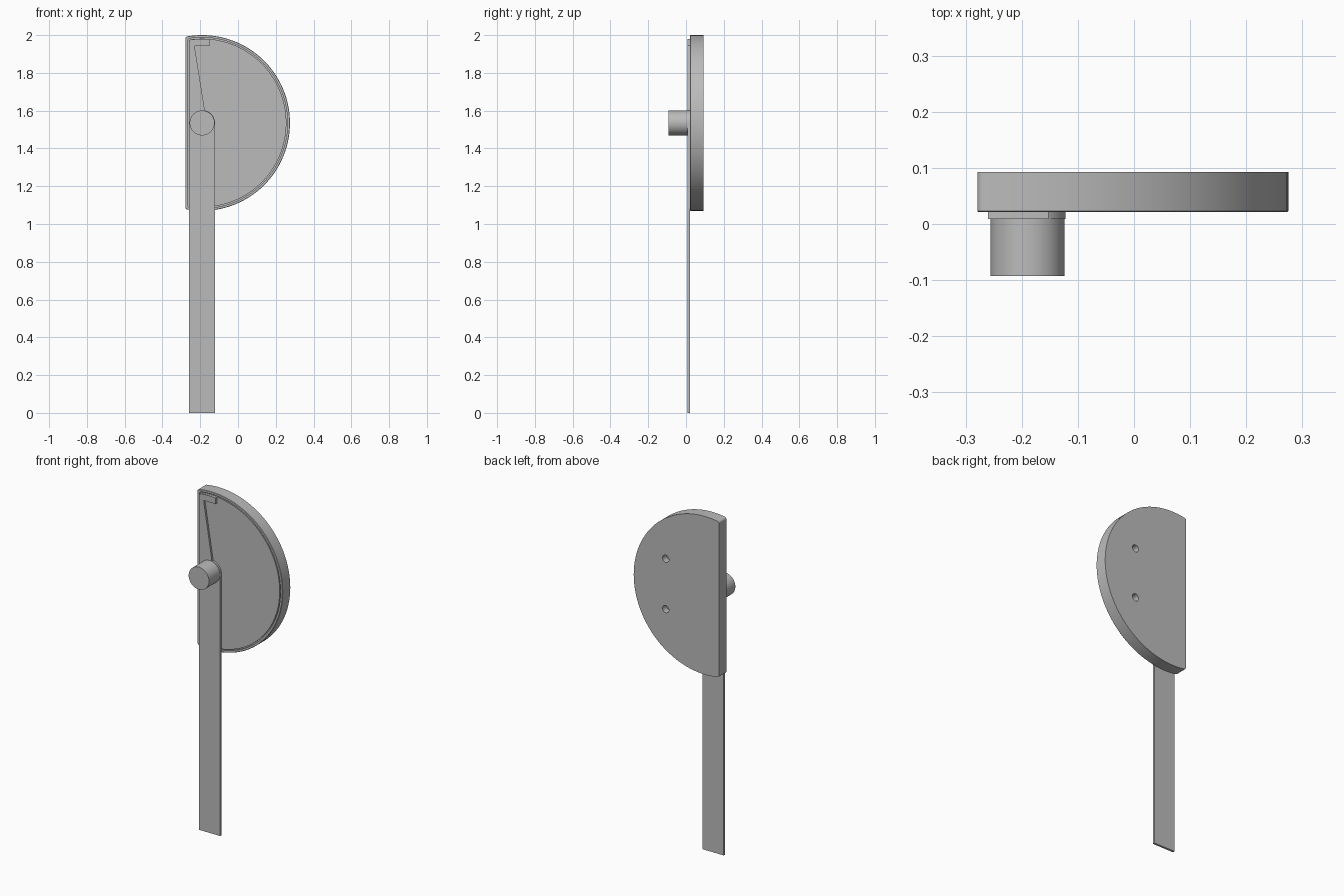
import bpy, bmesh
from math import sin, cos, pi, acos, atan2, sqrt, radians

cube = bpy.data.objects.get("Cube")
if cube:
    bpy.data.objects.remove(cube, do_unlink=True)

CX, CZ, R = -0.19, 1.535, 0.465      # dial centre and radius
LEFT = -0.279                        # flat side of the housing
ARM_L, ARM_R = -0.26, -0.122         # long arm edges

grey = bpy.data.materials.new("plain grey")
grey.use_nodes = True
grey.diffuse_color = (0.5, 0.5, 0.5, 1)
grey.node_tree.nodes["Principled BSDF"].inputs["Base Color"].default_value = (0.5, 0.5, 0.5, 1)


def arc(cx, cz, r, a0, a1, n):
    return [(cx + r * cos(a0 + (a1 - a0) * i / n), cz + r * sin(a0 + (a1 - a0) * i / n))
            for i in range(n + 1)]


def loft(name, loops):
    """Join (outline, y) loops into a closed solid with capped ends."""
    bm = bmesh.new()
    rings = [[bm.verts.new((x, y, z)) for x, z in pts] for pts, y in loops]
    for a, b in zip(rings, rings[1:]):
        for i in range(len(a)):
            j = (i + 1) % len(a)
            bm.faces.new((a[i], a[j], b[j], b[i]))
    bm.faces.new(rings[0])
    bm.faces.new(rings[-1])
    bmesh.ops.recalc_face_normals(bm, faces=bm.faces)
    mesh = bpy.data.meshes.new(name)
    bm.to_mesh(mesh)
    bm.free()
    obj = bpy.data.objects.new(name, mesh)
    bpy.context.collection.objects.link(obj)
    mesh.materials.append(grey)
    return obj


def smooth(obj):
    bpy.ops.object.select_all(action='DESELECT')
    obj.select_set(True)
    bpy.context.view_layer.objects.active = obj
    bpy.ops.object.shade_smooth_by_angle(angle=radians(30))


def dial_outline(inset):
    """Clipped disc with small rounded corners, moved inwards by inset."""
    r, left, c = R - inset, LEFT + inset, 0.012
    fx = left + c
    dz = sqrt((r - c) ** 2 - (fx - CX) ** 2)
    a = atan2(dz, fx - CX)
    return (arc(CX, CZ, r, -a, a, 96) + arc(fx, CZ + dz, c, a, pi, 5)[1:]
            + arc(fx, CZ - dz, c, pi, 2 * pi - a, 5)[:-1])


# Housing: rounded front lip, then a narrow groove around the dial face
BACK, FRONT = 0.0925, 0.021
housing = loft("dial_housing", [(dial_outline(d), y) for d, y in (
    (0, BACK), (0, FRONT + 0.002), (0.002, FRONT), (0.013, FRONT),
    (0.013, FRONT + 0.008), (0.019, FRONT + 0.008), (0.019, FRONT))])

# Two blind mounting holes in the back
for side in (-1, 1):
    circle = arc(0.067, CZ + side * 0.148, 0.021, 0, 2 * pi, 32)[:-1]
    cutter = loft("hole_cutter", [(circle, 0.055), (circle, 0.12)])
    cutter.hide_render = True
    mod = housing.modifiers.new("mounting_hole", 'BOOLEAN')
    mod.operation, mod.solver, mod.object = 'DIFFERENCE', 'EXACT', cutter
    bpy.context.view_layer.objects.active = housing
    bpy.ops.object.modifier_apply(modifier=mod.name)
    bpy.data.objects.remove(cutter, do_unlink=True)
smooth(housing)

# Long arm with a tapered pointer and a short tab at the top
tip_r = R - 0.02
hub_r = ARM_R - CX
arm_pts = [(ARM_L, 0), (ARM_R, 0)]
arm_pts += arc(CX, CZ, hub_r, 0, radians(78), 14)
arm_pts += [(-0.23, 1.943), (-0.152, 1.943)]
arm_pts += arc(CX, CZ, tip_r, acos((-0.152 - CX) / tip_r), acos((ARM_L - CX) / tip_r), 10)
arm = loft("pointer_arm", [(arm_pts, FRONT + 0.0005), (arm_pts, 0.009)])
smooth(arm)

# Round knob on the pivot
knob_pts = arc(CX, CZ, 0.066, 0, 2 * pi, 48)[:-1]
knob = loft("pivot_knob", [(knob_pts, 0.0095), (knob_pts, -0.0925)])
smooth(knob)
